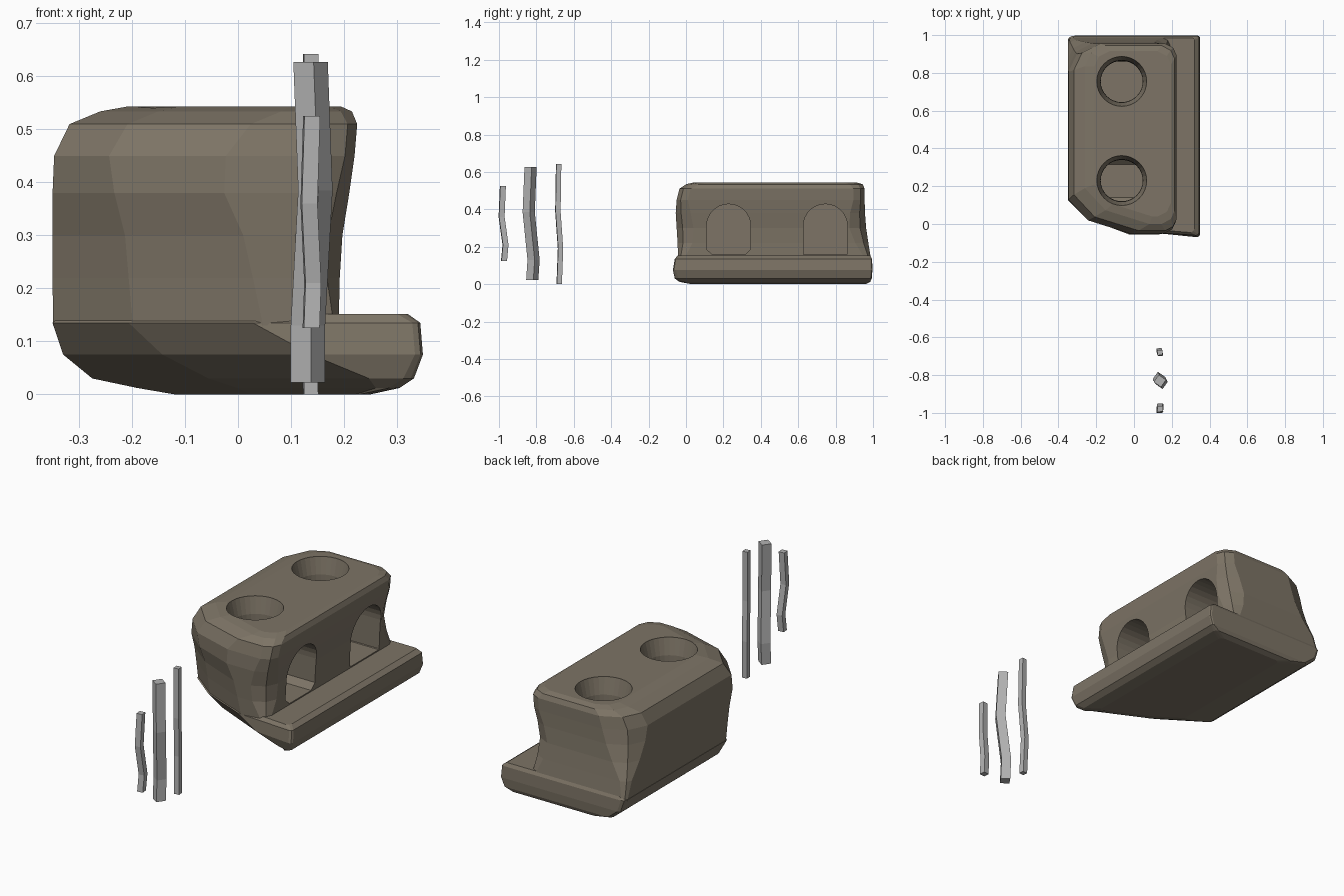
import bpy, bmesh, math

if "Cube" in bpy.data.objects:
    bpy.data.objects.remove(bpy.data.objects["Cube"])


def material(name, rgb):
    m = bpy.data.materials.new(name)
    m.diffuse_color = (*rgb, 1)
    m.use_nodes = True
    m.node_tree.nodes["Principled BSDF"].inputs["Base Color"].default_value = m.diffuse_color
    return m


clay = material("brown clay", (0.205, 0.175, 0.132))
grey = material("grey wood", (0.45, 0.45, 0.45))


def loft(name, rings, mat):
    """Skin a stack of equal-length point rings and cap both ends."""
    bm = bmesh.new()
    rows = [[bm.verts.new(p) for p in ring] for ring in rings]
    n = len(rows[0])
    for a, b in zip(rows, rows[1:]):
        for i in range(n):
            j = (i + 1) % n
            bm.faces.new((a[i], a[j], b[j], b[i]))
    bm.faces.new(rows[0][::-1])
    bm.faces.new(rows[-1])
    bmesh.ops.recalc_face_normals(bm, faces=bm.faces)
    me = bpy.data.meshes.new(name)
    bm.to_mesh(me)
    bm.free()
    me.materials.append(mat)
    ob = bpy.data.objects.new(name, me)
    bpy.context.collection.objects.link(ob)
    return ob


def outline(z, x0, x1, y0, y1, fl, fr, br, bl, bulge, skew=0.0):
    """Box outline with a two-facet chamfer on each corner (front-left first)."""
    def corner(x, y, dx, dy, first_y, m=0.3):
        pts = [(x, y + dy), (x + m * dx, y + m * 1.2 * dy), (x + dx, y)]
        return [(px, py, z) for px, py in (pts if first_y else pts[::-1])]
    return (corner(x0, y0 + skew, fl * 1.8, fl, True, bulge) + corner(x1, y0, -fr, fr, False)
            + corner(x1, y1, -br, -br, True) + corner(x0, y1, bl, -bl, False))


def cut(target, cutter):
    cutter.hide_render = True
    mod = target.modifiers.new("cut", 'BOOLEAN')
    mod.operation = 'DIFFERENCE'
    mod.solver = 'EXACT'
    mod.object = cutter
    bpy.context.view_layer.objects.active = target
    bpy.ops.object.modifier_apply(modifier=mod.name)
    bpy.data.objects.remove(cutter)


# Slab under the stove, with the ledge on the +x side
loft("stove_base", [outline(*r, skew=0.02) for r in (
    (0.000, -0.12, 0.25, 0.03, 0.96, 0.19, 0.02, 0.02, 0.02, 0.42),
    (0.012, -0.19, 0.305, -0.035, 0.985, 0.25, 0.02, 0.02, 0.02, 0.42),
    (0.030, -0.275, 0.332, -0.06, 0.993, 0.29, 0.02, 0.01, 0.02, 0.42),
    (0.075, -0.33, 0.349, -0.07, 0.997, 0.26, 0.015, 0.01, 0.02, 0.40),
    (0.135, -0.35, 0.344, -0.06, 0.995, 0.21, 0.015, 0.01, 0.02, 0.38),
    (0.152, -0.33, 0.32, -0.045, 0.985, 0.21, 0.02, 0.01, 0.02, 0.38))], clay)

# Hand-formed upper body
body = loft("stove_body", [outline(*r) for r in (
    (0.130, -0.349, 0.19, -0.042, 0.990, 0.22, 0.03, 0.03, 0.02, 0.38),
    (0.220, -0.350, 0.192, -0.045, 0.975, 0.21, 0.08, 0.07, 0.04, 0.38),
    (0.300, -0.350, 0.197, -0.05, 0.963, 0.20, 0.09, 0.09, 0.09, 0.38),
    (0.380, -0.350, 0.21, -0.055, 0.957, 0.18, 0.08, 0.08, 0.13, 0.36),
    (0.450, -0.347, 0.22, -0.05, 0.955, 0.18, 0.06, 0.06, 0.15, 0.32),
    (0.510, -0.318, 0.225, -0.035, 0.955, 0.19, 0.06, 0.06, 0.14, 0.32),
    (0.534, -0.260, 0.215, 0.00, 0.945, 0.19, 0.07, 0.07, 0.11, 0.32),
    (0.543, -0.210, 0.195, 0.04, 0.915, 0.17, 0.07, 0.07, 0.08, 0.32))], clay)


def circle(cx, cy, z, r, n=32):
    return [(cx + r * math.cos(2 * math.pi * i / n),
             cy + r * math.sin(2 * math.pi * i / n), z) for i in range(n)]


def arch(x, cy, r, chamfer, floor=0.157, spring=0.31, n=14):
    """Fire opening section: round head, straight sides, optional cut lower corners."""
    pts = [(x, cy + r * math.cos(math.pi * i / n), spring + r * math.sin(math.pi * i / n))
           for i in range(n + 1)]
    c = chamfer
    return pts + [(x, cy - r, floor + c), (x, cy - r + c, floor + 0.001),
                  (x, cy + r - c, floor + 0.001), (x, cy + r, floor + c)]


# Burner wells opening down into the fire tunnels
for cy, opening_y, chamfer in ((0.23, 0.228, 0.03), (0.755, 0.745, 0.004)):
    cut(body, loft("opening_cutter", [arch(x, opening_y, 0.118, chamfer)
                                      for x in (-0.19, 0.40)], clay))
    cut(body, loft("well_cutter", [circle(-0.065, cy, z, r) for z, r in (
        (0.30, 0.108), (0.46, 0.112), (0.54, 0.132), (0.60, 0.134))], clay))


# Loose sticks standing beside the stove: crooked square rods
def stick(name, path, r, turn):
    rings = []
    for x, y, z in path:
        rings.append([(x + r * math.cos(turn + k * math.pi / 2),
                       y + r * math.sin(turn + k * math.pi / 2), z) for k in range(4)])
    loft(name, rings, grey)


stick("long_thin_stick", [(0.137, -0.678, 0.0), (0.133, -0.671, 0.19),
                          (0.139, -0.685, 0.39), (0.137, -0.681, 0.642)],
      0.019, math.radians(50))
stick("thick_stick", [(0.132, -0.822, 0.022), (0.132, -0.815, 0.13),
                      (0.146, -0.841, 0.385), (0.137, -0.831, 0.627)],
      0.033, math.radians(10))
stick("short_stick", [(0.138, -0.973, 0.125), (0.141, -0.965, 0.21),
                      (0.134, -0.986, 0.36), (0.139, -0.979, 0.525)],
      0.021, math.radians(50))
